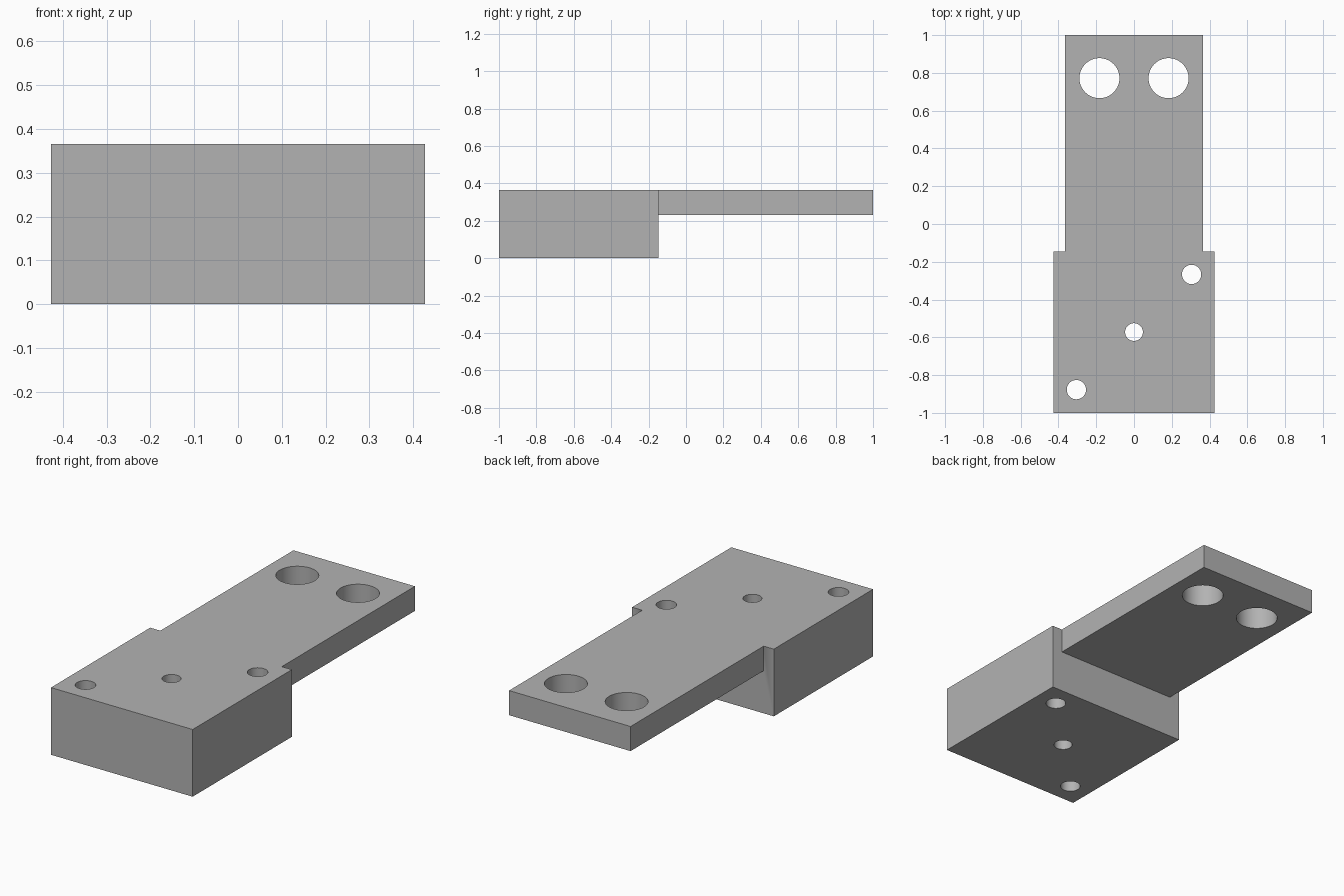
import bpy
import math

default = bpy.data.objects.get("Cube")
if default:
    bpy.data.objects.remove(default, do_unlink=True)

# Single grey material
grey = bpy.data.materials.new("plain grey")
grey.use_nodes = True
colour = (0.45, 0.45, 0.45, 1)
grey.diffuse_color = colour
grey.node_tree.nodes["Principled BSDF"].inputs["Base Color"].default_value = colour

TOP = 0.366
STEP = -0.146  # back face of the thick block


def box(name, half_width, y0, y1, z0, z1):
    bpy.ops.mesh.primitive_cube_add(size=1, location=(0, (y0 + y1) / 2, (z0 + z1) / 2))
    ob = bpy.context.object
    ob.name = name
    ob.scale = (2 * half_width, y1 - y0, z1 - z0)
    bpy.ops.object.transform_apply(location=True, rotation=False, scale=True)
    ob.data.materials.append(grey)
    return ob


def combine(target, other, operation):
    """Apply a boolean with another object, then remove that object."""
    other.hide_render = True
    mod = target.modifiers.new(operation.title(), "BOOLEAN")
    mod.operation = operation
    mod.solver = "EXACT"
    mod.object = other
    bpy.context.view_layer.objects.active = target
    bpy.ops.object.modifier_apply(modifier=mod.name)
    bpy.data.objects.remove(other, do_unlink=True)


def drill(target, x, y, radius):
    bpy.ops.mesh.primitive_cylinder_add(vertices=64, radius=radius, depth=1,
                                        location=(x, y, TOP / 2))
    cutter = bpy.context.object
    cutter.name = "hole_cutter"
    cutter.data.materials.append(grey)
    combine(target, cutter, "DIFFERENCE")


# Thick square block with a thin tongue flush with its top
bracket = box("stepped_bracket", 0.427, -1, STEP, 0, TOP)
tongue = box("tongue", 0.366, STEP - 0.2, 1, 0.232, TOP)
combine(bracket, tongue, "UNION")

# Pair of large holes at the end of the tongue
for side in (-1, 1):
    drill(bracket, side * 0.183, 0.772, 0.106)

# Diagonal row of small holes through the block, the middle one narrower
for step, radius in ((-1, 0.051), (0, 0.047), (1, 0.051)):
    drill(bracket, step * 0.305, -0.572 + step * 0.305, radius)

# Smooth hole walls, crisp edges
bpy.ops.object.select_all(action="DESELECT")
bracket.select_set(True)
bpy.context.view_layer.objects.active = bracket
bpy.ops.object.shade_smooth_by_angle(angle=math.radians(30))
